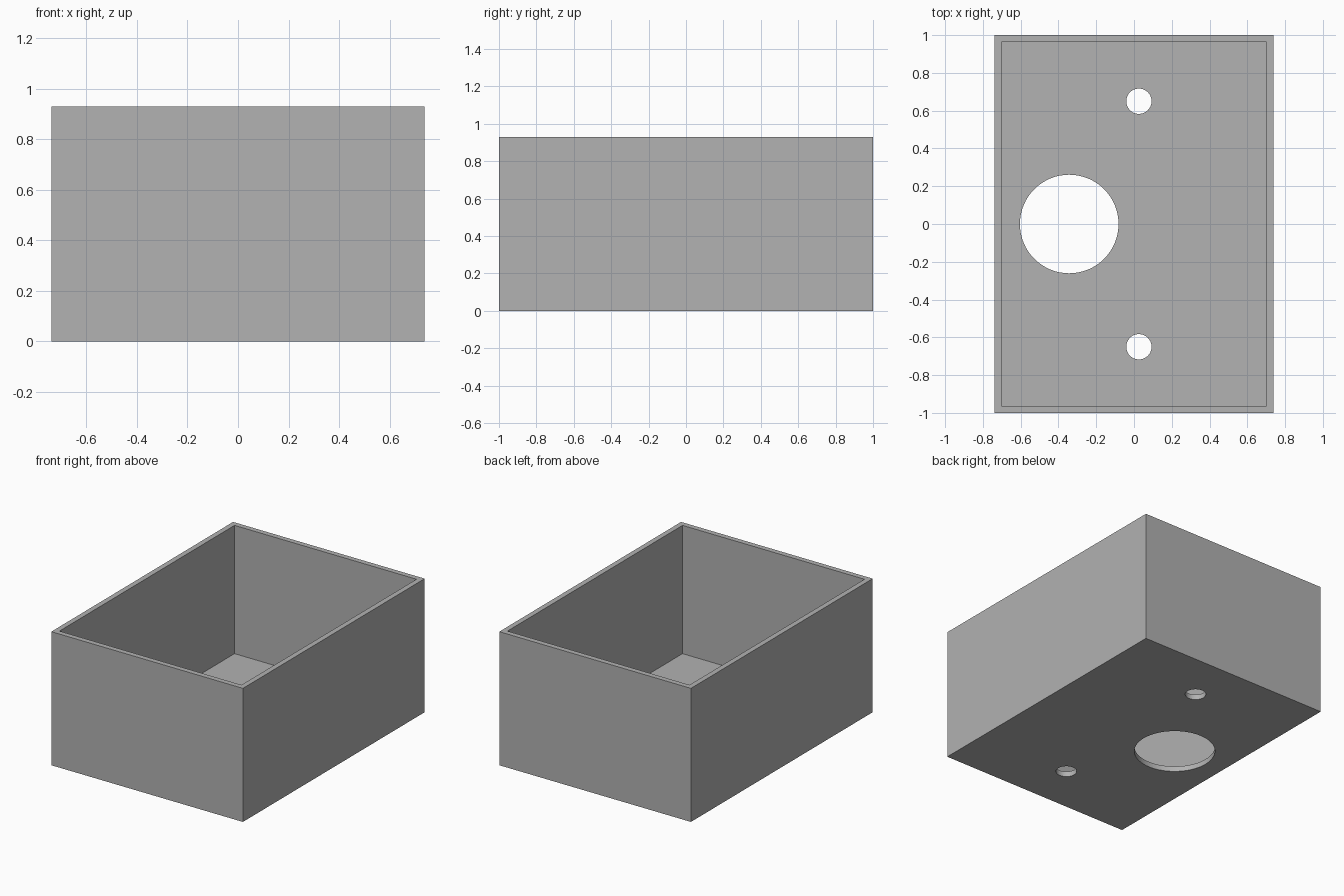
import bpy

old = bpy.data.objects.get("Cube")
if old:
    bpy.data.objects.remove(old, do_unlink=True)

WIDTH, DEPTH, HEIGHT, WALL = 1.476, 2.0, 0.93, 0.037

# Single grey finish
grey = bpy.data.materials.new("plain_grey")
grey.use_nodes = True
colour = (0.445, 0.445, 0.445, 1)
grey.diffuse_color = colour
grey.node_tree.nodes["Principled BSDF"].inputs["Base Color"].default_value = colour


def block(name, size, z):
    bpy.ops.mesh.primitive_cube_add(size=1, location=(0, 0, z))
    ob = bpy.context.object
    ob.name = name
    ob.scale = size
    bpy.ops.object.transform_apply(location=True, rotation=False, scale=True)
    ob.data.materials.append(grey)
    return ob


def cut(target, cutter):
    mod = target.modifiers.new("cut", 'BOOLEAN')
    mod.operation = 'DIFFERENCE'
    mod.solver = 'EXACT'
    mod.object = cutter
    cutter.hide_render = True
    bpy.context.view_layer.objects.active = target
    bpy.ops.object.modifier_apply(modifier=mod.name)
    bpy.data.objects.remove(cutter, do_unlink=True)


# Open-topped box with thin walls and floor
box = block("open_box", (WIDTH, DEPTH, HEIGHT), HEIGHT / 2)
cavity = block("cavity_cutter", (WIDTH - 2 * WALL, DEPTH - 2 * WALL, HEIGHT),
               HEIGHT / 2 + WALL)
cut(box, cavity)

# Large opening and two screw holes through the floor
for x, y, radius in ((-0.343, 0, 0.261), (0.026, 0.65, 0.067), (0.026, -0.65, 0.067)):
    bpy.ops.mesh.primitive_cylinder_add(vertices=64, radius=radius, depth=0.3,
                                        location=(x, y, 0))
    drill = bpy.context.object
    drill.name = "hole_cutter"
    drill.data.materials.append(grey)
    cut(box, drill)

# Smooth hole walls, crisp box edges
bpy.ops.object.select_all(action='DESELECT')
box.select_set(True)
bpy.context.view_layer.objects.active = box
bpy.ops.object.shade_smooth_by_angle()
